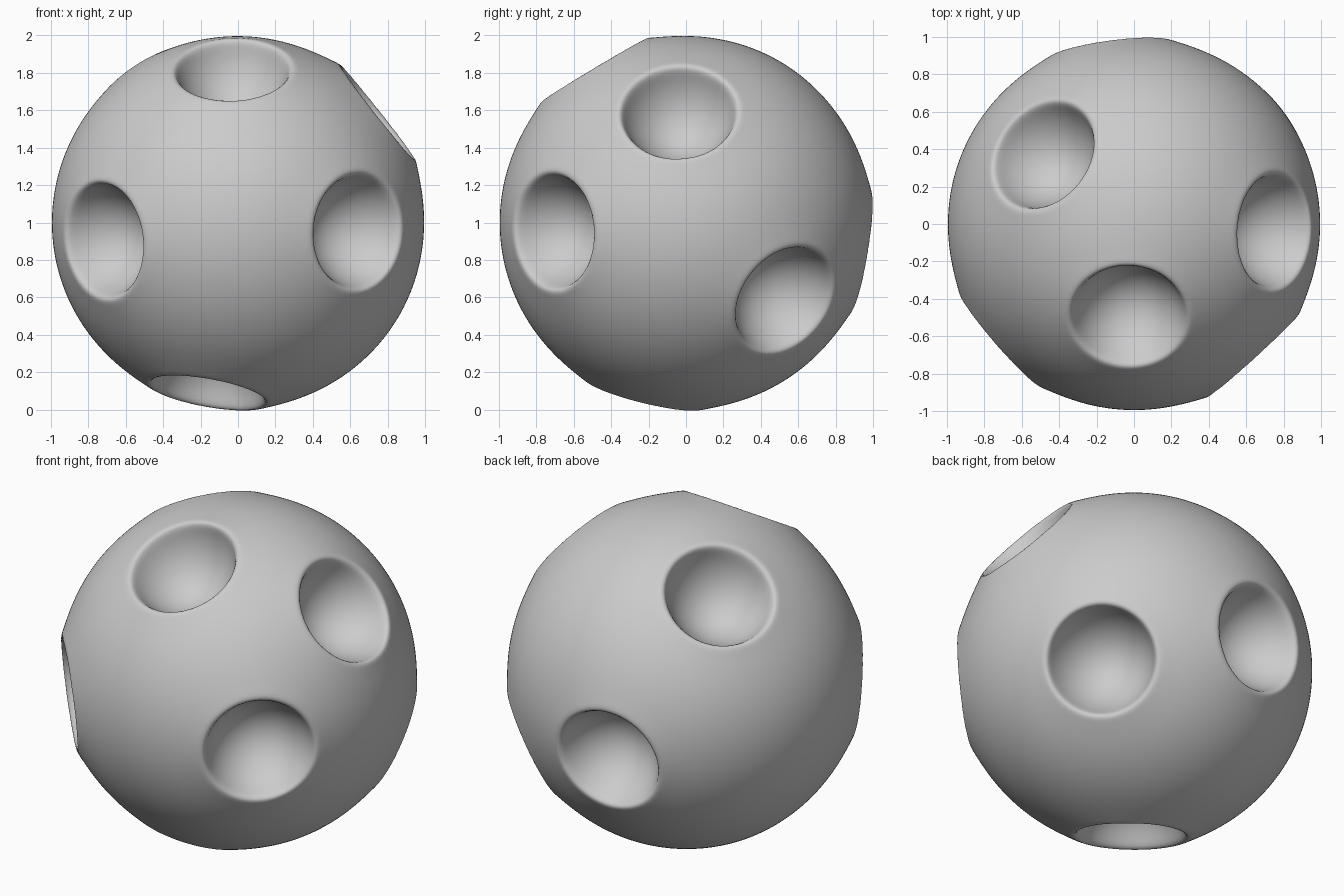
import bpy, bmesh, math
from mathutils import Vector

if "Cube" in bpy.data.objects:
    bpy.data.objects.remove(bpy.data.objects["Cube"])

# Directions of the eight craters, seen from the ball centre
CRATERS = [Vector(c).normalized() for c in [
    (-0.03, -0.51, 0.85),   # top front
    (-0.76, -0.66, -0.10),  # front left
    (0.67, -0.74, -0.05),   # front right
    (-0.17, -0.23, -0.96),  # underside
    (0.78, -0.04, 0.61),    # right upper
    (0.71, 0.55, -0.43),    # right lower back
    (-0.51, 0.39, 0.77),    # top back left
    (-0.13, 0.97, -0.16),   # back
]]
RIM_ANGLE = 0.31    # angular radius of a crater
RIM_LIFT = 0.016    # slightly raised lip
BASE = 0.995        # ball radius away from craters
DEPTH = 0.29        # bowl depth below the rim plane


def shape(p):
    """Move a point of the unit sphere onto the cratered surface."""
    axis = max(CRATERS, key=lambda c: c.dot(p))
    angle = p.angle(axis)
    if angle >= RIM_ANGLE:
        r = BASE
        for c in CRATERS:
            r += RIM_LIFT * math.exp(-max(0.0, p.angle(c) - RIM_ANGLE) / 0.09)
        return p * r
    side = p - axis * p.dot(axis)
    if side.length > 1e-6:
        side.normalize()
    u = angle / RIM_ANGLE
    rim = BASE + RIM_LIFT
    s = math.sin(u * math.pi / 2)
    lateral = rim * math.sin(RIM_ANGLE) * (0.65 * s + 0.35 * u)
    height = rim * math.cos(RIM_ANGLE) - DEPTH * math.cos(u * math.pi / 2)
    return axis * height + side * lateral


# Ball with hollowed craters
bm = bmesh.new()
bmesh.ops.create_icosphere(bm, subdivisions=7, radius=1.0)
for v in bm.verts:
    v.co = shape(v.co.normalized())

# Soften the rims
for _ in range(5):
    bmesh.ops.smooth_vert(bm, verts=bm.verts, factor=0.5,
                          use_axis_x=True, use_axis_y=True, use_axis_z=True)
for v in bm.verts:
    v.co.z += 1.0
for f in bm.faces:
    f.smooth = True

mesh = bpy.data.meshes.new("cratered_ball")
bm.to_mesh(mesh)
bm.free()
ball = bpy.data.objects.new("cratered_ball", mesh)
bpy.context.scene.collection.objects.link(ball)
